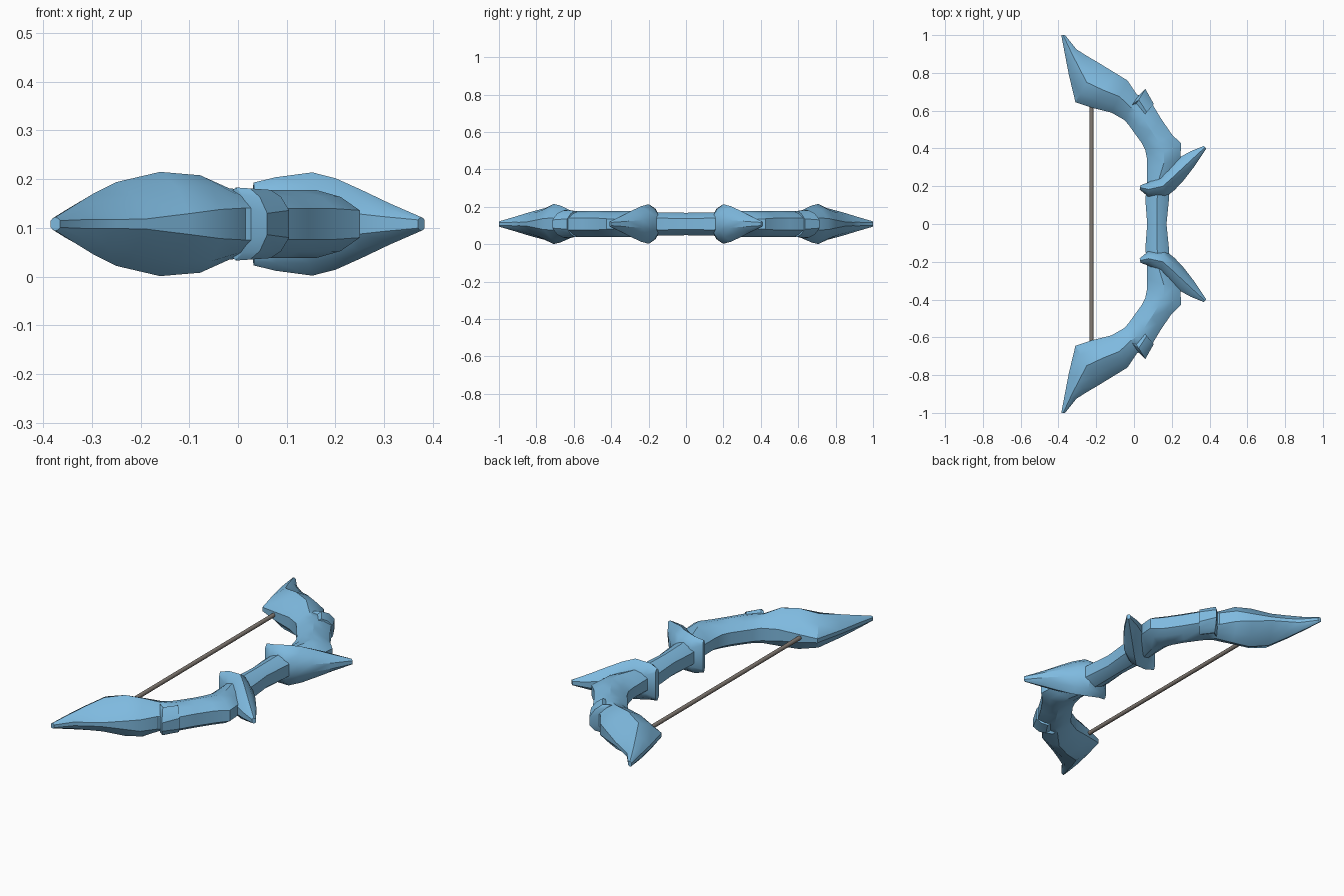
import bpy, bmesh, math

ZC = 0.108  # height of the bow's mid plane


def material(name, rgb):
    m = bpy.data.materials.new(name)
    m.diffuse_color = (*rgb, 1)
    return m


blue = material("pale_blue", (0.21, 0.49, 0.74))
grey = material("string_grey", (0.23, 0.20, 0.175))


def ring(bm, ix, iy, ox, oy, h, e):
    """Cross-section from inner to outer edge; h = half height, e = edge bluntness."""
    s = e + (1 - e) * 0.66
    half = [(0, e), (0.22, s), (0.5, 1), (0.78, s), (1, e)]
    pts = half + [(t, -z) for t, z in reversed(half)]
    return [bm.verts.new((ix + (ox - ix) * t, iy + (oy - iy) * t, ZC + h * z)) for t, z in pts]


def loft(name, sections, cap_end=True):
    bm = bmesh.new()
    rings = [ring(bm, *s) for s in sections]
    for a, b in zip(rings, rings[1:]):
        n = len(a)
        for i in range(n):
            j = (i + 1) % n
            bm.faces.new((a[i], a[j], b[j], b[i]))
    bm.faces.new(rings[0])
    if cap_end:
        bm.faces.new(rings[-1])
    bmesh.ops.recalc_face_normals(bm, faces=bm.faces)
    # a half with an open end on y = 0 may come out inverted
    top = max(bm.faces, key=lambda f: f.calc_center_median().z)
    if top.normal.z < 0:
        bmesh.ops.reverse_faces(bm, faces=bm.faces)
    me = bpy.data.meshes.new(name)
    bm.to_mesh(me)
    bm.free()
    me.materials.append(blue)
    ob = bpy.data.objects.new(name, me)
    bpy.context.collection.objects.link(ob)
    # lower half of the bow
    mod = ob.modifiers.new("mirror", 'MIRROR')
    mod.use_axis = (False, True, False)
    mod.use_clip = True
    bpy.context.view_layer.objects.active = ob
    ob.select_set(True)
    bpy.ops.object.shade_smooth_by_angle(angle=math.radians(32))
    ob.select_set(False)
    return ob


# bow limb: blade tip, wide blade, curved limb, grip at y = 0
loft("bow_limb", [
    (-0.385, 1.00, -0.365, 1.00, 0.014, 0.5),
    (-0.368, 0.91, -0.305, 0.925, 0.038, 0.25),
    (-0.345, 0.79, -0.25, 0.89, 0.062, 0.15),
    (-0.31, 0.645, -0.19, 0.855, 0.086, 0.12),
    (-0.22, 0.615, -0.10, 0.80, 0.107, 0.2),
    (-0.12, 0.59, -0.035, 0.76, 0.10, 0.3),
    (-0.05, 0.55, 0.015, 0.685, 0.073, 0.45),
    (-0.025, 0.52, 0.06, 0.67, 0.07, 0.45),
    (0.0, 0.485, 0.10, 0.63, 0.07, 0.45),
    (0.04, 0.43, 0.145, 0.555, 0.07, 0.45),
    (0.06, 0.39, 0.20, 0.475, 0.07, 0.45),
    (0.07, 0.34, 0.25, 0.425, 0.07, 0.4),
    (0.07, 0.29, 0.245, 0.35, 0.07, 0.4),
    (0.07, 0.22, 0.19, 0.24, 0.066, 0.45),
    (0.06, 0.13, 0.185, 0.13, 0.062, 0.5),
    (0.07, 0.0, 0.172, 0.0, 0.06, 0.5),
], cap_end=False)

# horn: collar around the grip sweeping out to a forward spike
loft("forward_horn", [
    (0.03, 0.182, 0.034, 0.205, 0.085, 0.75),
    (0.075, 0.145, 0.08, 0.222, 0.096, 0.5),
    (0.165, 0.14, 0.14, 0.26, 0.106, 0.3),
    (0.215, 0.18, 0.185, 0.305, 0.094, 0.3),
    (0.262, 0.23, 0.245, 0.355, 0.07, 0.3),
    (0.32, 0.305, 0.30, 0.385, 0.043, 0.35),
    (0.383, 0.40, 0.37, 0.413, 0.014, 0.6),
])

# small barb on the back of the limb
loft("limb_barb", [
    (-0.03, 0.60, 0.02, 0.675, 0.075, 0.4),
    (-0.01, 0.60, 0.06, 0.715, 0.073, 0.3),
    (0.03, 0.55, 0.105, 0.635, 0.07, 0.4),
])

# bowstring
bpy.ops.mesh.primitive_cylinder_add(vertices=10, radius=0.0105, depth=1.28,
                                    location=(-0.225, 0, ZC + 0.003),
                                    rotation=(math.pi / 2, 0, 0))
string = bpy.context.object
string.name = "bowstring"
string.data.materials.append(grey)
bpy.ops.object.shade_smooth_by_angle(angle=math.radians(40))
